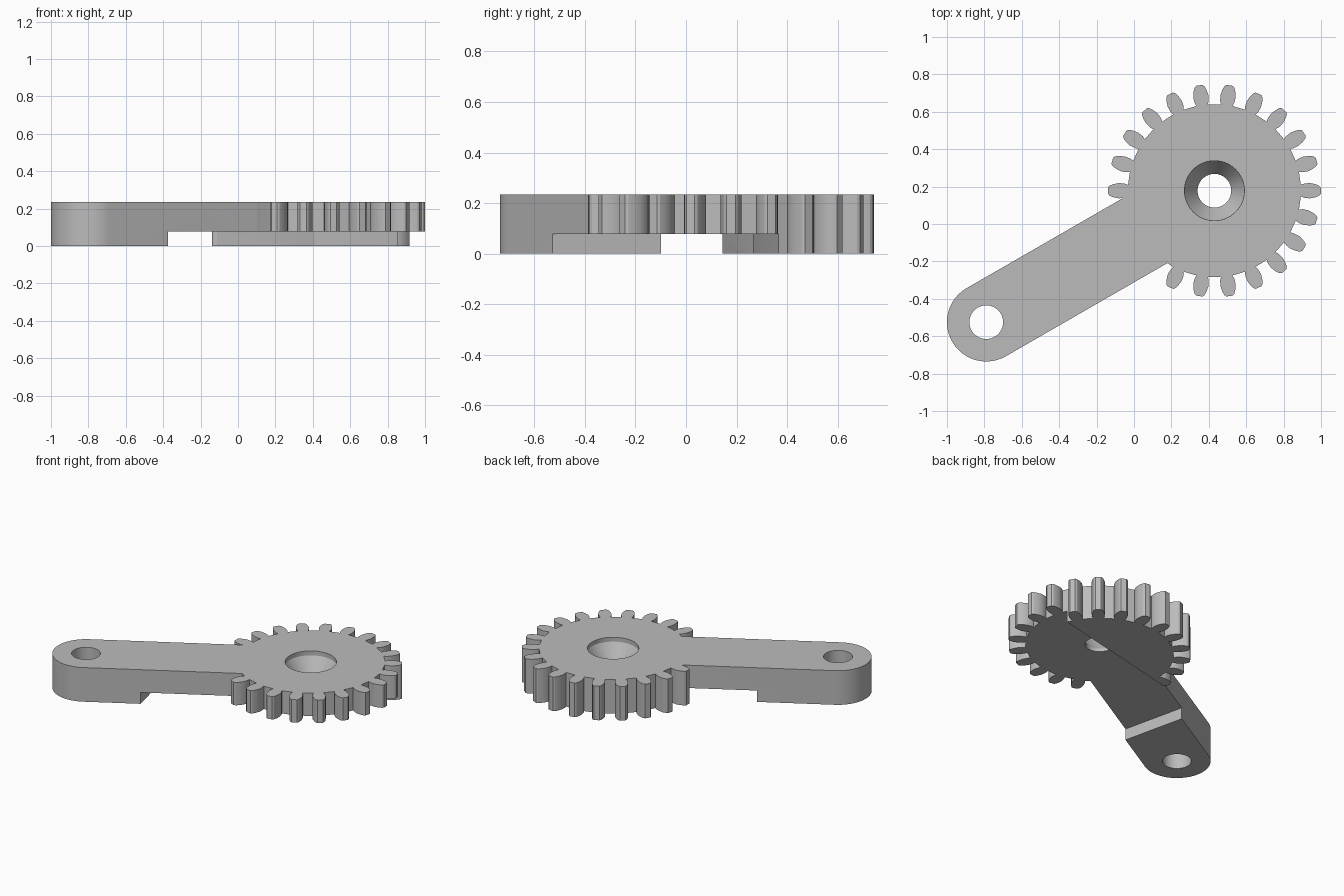
import bpy, bmesh, math
from mathutils import Vector, Matrix

if "Cube" in bpy.data.objects:
    bpy.data.objects.remove(bpy.data.objects["Cube"], do_unlink=True)

GEAR = Vector((0.43, 0.178))     # gear axis
PIVOT = Vector((-0.79, -0.525))  # small end axis
HEIGHT = 0.235
STEP = 0.078                     # depth of the underside relief
TEETH = 22

grey = bpy.data.materials.new("grey")
grey.use_nodes = True
grey.diffuse_color = (0.5, 0.5, 0.5, 1)
grey.node_tree.nodes["Principled BSDF"].inputs["Base Color"].default_value = (0.5, 0.5, 0.5, 1)


def make_object(name, bm):
    bmesh.ops.recalc_face_normals(bm, faces=bm.faces)
    mesh = bpy.data.meshes.new(name)
    bm.to_mesh(mesh)
    bm.free()
    mesh.materials.append(grey)
    obj = bpy.data.objects.new(name, mesh)
    bpy.context.collection.objects.link(obj)
    return obj


def extrude(name, outline, z0, z1):
    """Prism from a flat outline."""
    bm = bmesh.new()
    face = bm.faces.new([bm.verts.new((x, y, z0)) for x, y in outline])
    top = bmesh.ops.extrude_face_region(bm, geom=[face])["geom"]
    bmesh.ops.translate(bm, vec=(0, 0, z1 - z0),
                        verts=[v for v in top if isinstance(v, bmesh.types.BMVert)])
    return make_object(name, bm)


def lathe(name, centre, profile, sides=64):
    """Closed solid of revolution from (radius, z) rings."""
    bm = bmesh.new()
    rings = []
    for r, z in profile:
        rings.append([bm.verts.new((centre.x + r * math.cos(math.tau * i / sides),
                                    centre.y + r * math.sin(math.tau * i / sides), z))
                      for i in range(sides)])
    for a, b in zip(rings, rings[1:]):
        for i in range(sides):
            j = (i + 1) % sides
            bm.faces.new((a[i], a[j], b[j], b[i]))
    bm.faces.new(rings[0])
    bm.faces.new(rings[-1])
    return make_object(name, bm)


def boolean(target, tool, operation):
    mod = target.modifiers.new(operation.lower(), "BOOLEAN")
    mod.object, mod.operation, mod.solver = tool, operation, "EXACT"
    bpy.context.view_layer.objects.active = target
    bpy.ops.object.modifier_apply(modifier=mod.name)
    bpy.data.objects.remove(tool, do_unlink=True)


# Gear: one tooth flank, mirrored and repeated around the axis
flank = [(0.462, 0.031), (0.48, 0.038), (0.51, 0.041), (0.54, 0.035), (0.56, 0.027), (0.569, 0.017)]
tooth = [(r, -w) for r, w in flank] + [(r, w) for r, w in reversed(flank)]
outline = []
for i in range(TEETH):
    turn = Matrix.Rotation(math.tau * i / TEETH, 2)
    outline += [GEAR + turn @ Vector(p) for p in tooth]
body = extrude("gear_lever", outline, 0, HEIGHT)

# Lever arm: round at the pivot, square inside the gear
axis = PIVOT - GEAR
direction = math.atan2(axis.y, axis.x)
HALF = 0.21
side = Vector((-math.sin(direction), math.cos(direction))) * HALF
arm = [GEAR + side, GEAR - side]
for i in range(49):
    a = direction - math.pi / 2 + math.pi * i / 48
    arm.append(PIVOT + HALF * Vector((math.cos(a), math.sin(a))))
boolean(body, extrude("arm", arm, 0, HEIGHT), "UNION")

# Underside relief, cut by a slightly turned block
turn = Matrix.Rotation(math.radians(13), 2)
block = [turn @ Vector(p) for p in ((-0.482, -1.2), (1.4, -1.2), (1.4, 0.165), (-0.482, 0.165))]
boolean(body, extrude("relief_cutter", block, -0.1, STEP), "DIFFERENCE")

# Countersunk gear bore and plain pivot hole
boolean(body, lathe("bore_cutter", GEAR, [(0.09, -0.1), (0.09, 0.1), (0.16, 0.205), (0.16, 0.3)]), "DIFFERENCE")
boolean(body, lathe("pivot_cutter", PIVOT, [(0.09, -0.1), (0.09, 0.3)]), "DIFFERENCE")

bpy.ops.object.select_all(action="DESELECT")
body.select_set(True)
bpy.context.view_layer.objects.active = body
bpy.ops.object.shade_smooth_by_angle(angle=math.radians(25))
